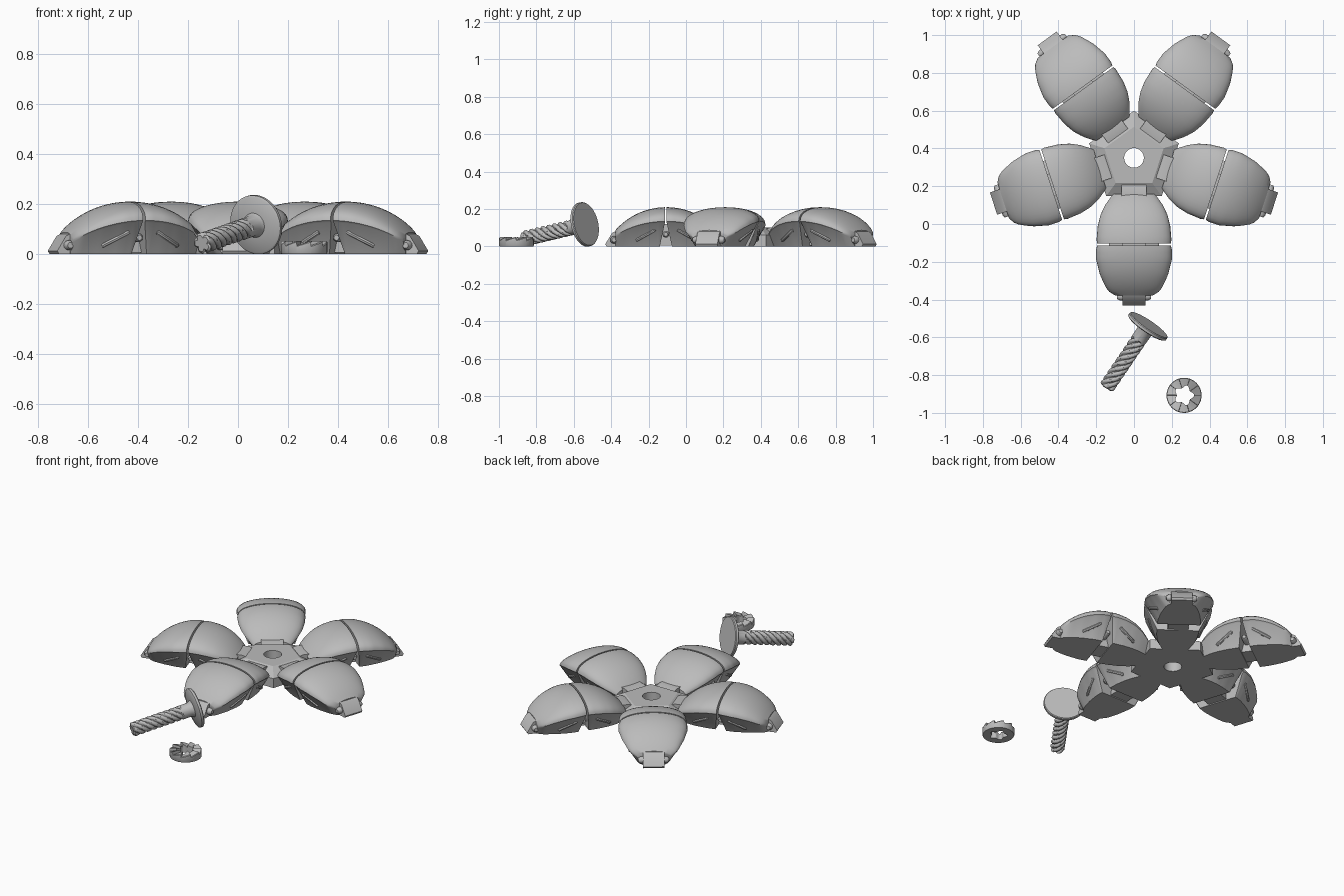
import bpy, bmesh, math
from mathutils import Matrix, Vector

if "Cube" in bpy.data.objects:
    bpy.data.objects.remove(bpy.data.objects["Cube"])

TAU = 2 * math.pi
gray = bpy.data.materials.new("light_gray")
gray.use_nodes = True
gray.diffuse_color = (0.5, 0.5, 0.5, 1)
gray.node_tree.nodes["Principled BSDF"].inputs["Base Color"].default_value = (0.5, 0.5, 0.5, 1)


def finish(bm, name, sharp=32):
    """Turn a bmesh into a mesh with smooth faces and sharp creases."""
    bmesh.ops.recalc_face_normals(bm, faces=bm.faces)
    for f in bm.faces:
        f.smooth = True
    for e in bm.edges:
        e.smooth = e.calc_face_angle(3) < math.radians(sharp)
    mesh = bpy.data.meshes.new(name)
    bm.to_mesh(mesh)
    bm.free()
    mesh.materials.append(gray)
    return mesh


def place(mesh, name, matrix=None):
    ob = bpy.data.objects.new(name, mesh)
    bpy.context.collection.objects.link(ob)
    ob.matrix_world = matrix or Matrix()
    return ob


def loft(bm, sections, closed=False):
    """Skin closed loops of points; cap the ends or join them in a ring."""
    loops = [[bm.verts.new(p) for p in s] for s in sections]
    pairs = list(zip(loops, loops[1:]))
    if closed:
        pairs.append((loops[-1], loops[0]))
    else:
        bm.faces.new(loops[0])
        bm.faces.new(loops[-1])
    n = len(loops[0])
    for a, b in pairs:
        for i in range(n):
            j = (i + 1) % n
            bm.faces.new((a[i], a[j], b[j], b[i]))


def rod(bm, a, b, radius, sides=12):
    """Round bar with domed ends between two points."""
    a, b = Vector(a), Vector(b)
    rot = (b - a).to_track_quat('Z', 'Y')
    rings = [(a, -0.7, 0.6), (a, 0, 1), (b, 0, 1), (b, 0.7, 0.6)]
    loft(bm, [[p + rot @ Vector((radius * k * math.cos(TAU * i / sides),
                                 radius * k * math.sin(TAU * i / sides), h * radius))
               for i in range(sides)] for p, h, k in rings])


def prism(bm, profile, half):
    """Extrude a side profile (u, z) sideways to both sides."""
    loft(bm, [[(u, s * half, z) for u, z in profile] for s in (-1, 1)])


# Arm shape: crown is an arc, width follows the outline
def crown(u):
    return -0.154 + math.sqrt(0.364 ** 2 - (u - 0.455) ** 2)


def rim(u):
    return 0.64 * crown(u)


OUTLINE = [(0.19, 0.11), (0.25, 0.153), (0.30, 0.177), (0.36, 0.192), (0.455, 0.2),
           (0.54, 0.2), (0.62, 0.18), (0.68, 0.152), (0.705, 0.137), (0.73, 0.1)]


def width(u):
    for (a, wa), (b, wb) in zip(OUTLINE, OUTLINE[1:]):
        if u <= b:
            return wa + (wb - wa) * (u - a) / (b - a)
    return OUTLINE[-1][1]


def panel(u, z):
    """Sideways position on the slanted side panel."""
    w = width(u)
    return 0.62 * w + 0.34 * w * z / rim(u)


def arm_section(u, low, high, scale=1.0):
    w, e, c = width(u) * scale, rim(u), crown(u) * (0.96 + 0.04 * scale)
    pts = []
    for i in range(19):
        t = math.pi * (i / 18 - 0.5)
        pts.append((u, w * math.sin(t), e + (c - e) * max(0, math.cos(t)) ** 0.9))
    v = min(max(u, low), high)
    return pts + [(u, w * 0.95, e - 0.008), (v, w * 0.62, 0),
                  (v, -w * 0.62, 0), (u, -w * 0.95, e - 0.008)]


def segment(name, start, end, low, high):
    bm = bmesh.new()
    n = 14
    us = [start + (end - start) * i / n for i in range(n + 1)]
    loft(bm, [arm_section(u, low, high, 0.975 if i in (0, n) else 1)
              for i, u in enumerate(us)])
    return finish(bm, name, 38)


inner = segment("inner_shell", 0.19, 0.453, 0.19, 0.425)
outer = segment("outer_shell", 0.463, 0.728, 0.49, 0.73)

# Hinge strap, end tab, hub tab and cross pins of one arm
bm = bmesh.new()
prism(bm, [(0.4, 0.005), (0.52, 0.005), (0.5, 0.12), (0.42, 0.12)], 0.06)
rod(bm, (0.458, -0.12, 0.065), (0.458, 0.12, 0.065), 0.018)
prism(bm, [(0.66, 0), (0.775, 0), (0.782, 0.012), (0.745, 0.072), (0.7, 0.095), (0.66, 0.1)], 0.062)
rod(bm, (0.735, -0.075, 0.035), (0.735, 0.075, 0.035), 0.02)
prism(bm, [(0.13, 0), (0.21, 0), (0.21, 0.1), (0.165, 0.1), (0.13, 0.09)], 0.065)
hinge = finish(bm, "hinge_parts")

# Raised ribs on the side panels
bm = bmesh.new()
for s in (-1, 1):
    for a, b in ((0.52, 0.61), (0.39, 0.30)):
        rod(bm, (a, s * panel(a, 0.085), 0.085), (b, s * panel(b, 0.035), 0.035), 0.01, 8)
ribs = finish(bm, "side_ribs")

hub_at = Matrix.Translation((0, 0.35, 0))
for k in range(5):
    turn = hub_at @ Matrix.Rotation(TAU * k / 5 - math.pi / 2, 4, 'Z')
    for mesh in (inner, outer, hinge, ribs):
        place(mesh, f"{mesh.name}_{k + 1}", turn)

# Five-sided hub with a round hole
bm = bmesh.new()
cols = []
for i in range(60):
    t = TAU * i / 60
    off = (t - math.pi / 2 + TAU) % (TAU / 5) - TAU / 10
    edge = 0.202 / math.cos(off)
    cols.append([(r * math.cos(t), r * math.sin(t), z) for r, z in
                 ((0.052, 0), (edge, 0), (edge, 0.06), (edge * 0.66, 0.1), (0.052, 0.1))])
loft(bm, cols, True)
place(finish(bm, "hub", 15), "hub", hub_at)


# Bolt with a coarse multi-start thread and a flat round head
def ring(radius, z, twist=None, n=50):
    pts = []
    for i in range(n):
        t = TAU * i / n
        r = radius
        if twist is not None:
            r -= 0.011 * (0.5 - 0.5 * math.cos(5 * (t - twist))) ** 3
        pts.append((r * math.cos(t), r * math.sin(t), z))
    return pts


bm = bmesh.new()
rings = [ring(0.034, 0, 0)]
rings += [ring(0.042, 0.006 + 0.3 * i / 70, 10 * i / 70) for i in range(71)]
rings += [ring(r, z) for r, z in ((0.042, 0.312), (0.042, 0.365), (0.05, 0.38),
                                  (0.112, 0.385), (0.12, 0.39), (0.12, 0.403), (0.116, 0.408))]
loft(bm, rings)
tip, head = Vector((-0.145, -0.865, 0.042)), Vector((0.085, -0.525, 0.122))
aim = (head - tip).to_track_quat('Z', 'Y').to_matrix().to_4x4()
place(finish(bm, "bolt"), "bolt", Matrix.Translation(tip) @ aim)

# Ring nut with sawtooth top and grooved bore
bm = bmesh.new()
cols = []
teeth = 10
for i in range(teeth):
    for f in (0, 0.25, 0.5, 0.75, 0.97):
        t = TAU * (i + f) / teeth
        top = 0.034 + 0.018 * f
        bore = 0.046 + 0.008 * math.cos(5 * t)
        cols.append([(r * math.cos(t), r * math.sin(t), z) for r, z in
                     ((bore, 0), (0.09, 0), (0.093, 0.005), (0.093, top - 0.004),
                      (0.09, top), (bore, top))])
loft(bm, cols, True)
place(finish(bm, "ring_nut"), "ring_nut", Matrix.Translation((0.265, -0.907, 0)))
